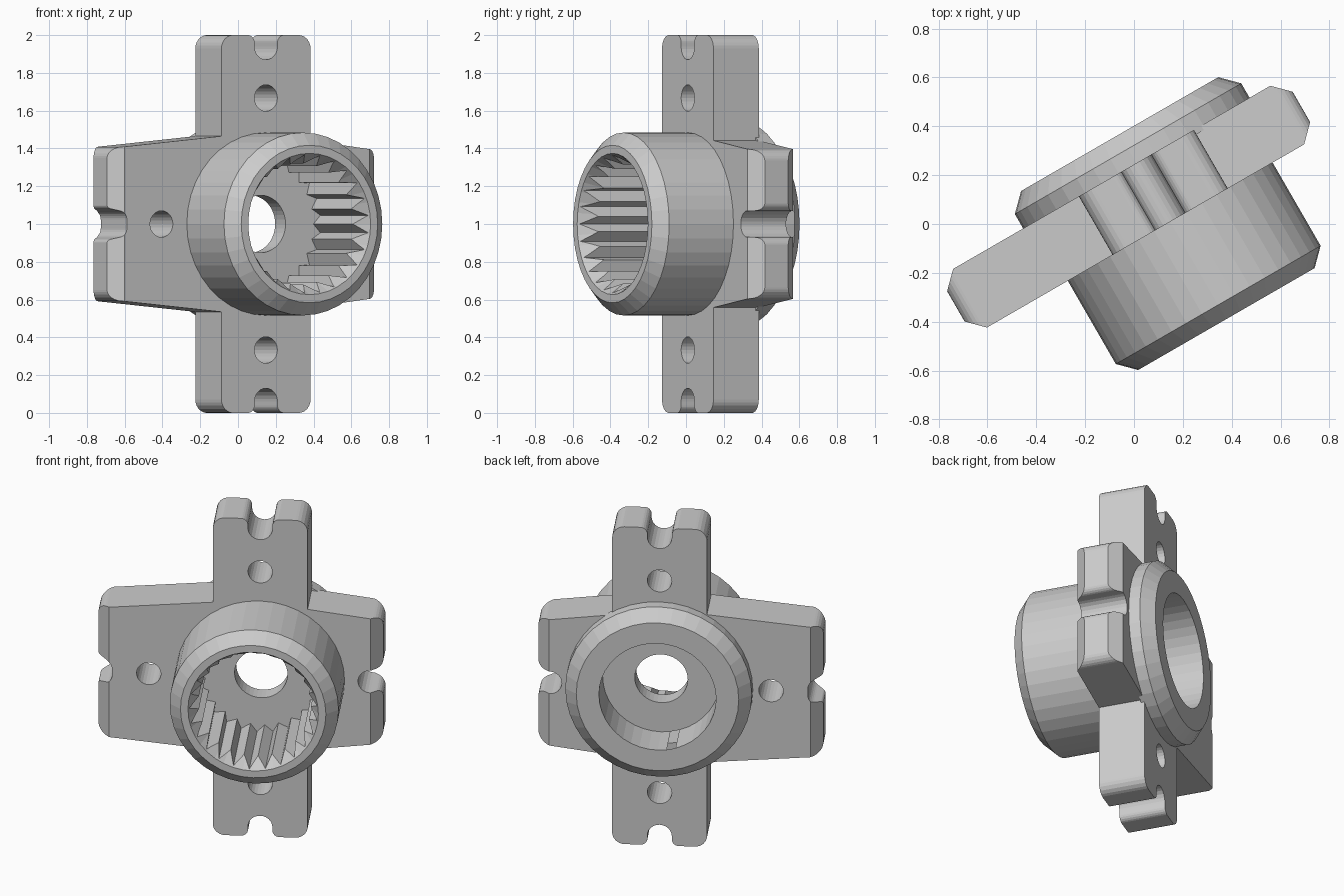
import bpy, bmesh, math
from mathutils import Matrix, Vector

if "Cube" in bpy.data.objects:
    bpy.data.objects.remove(bpy.data.objects["Cube"])

HUB_X = 0.133                    # hub axis, running along local y
PLATE_FRONT, PLATE_BACK = -0.066, 0.211
SEGMENTS = 40


def finish(name, bm):
    bmesh.ops.recalc_face_normals(bm, faces=bm.faces)
    mesh = bpy.data.meshes.new(name)
    bm.to_mesh(mesh)
    bm.free()
    obj = bpy.data.objects.new(name, mesh)
    bpy.context.collection.objects.link(obj)
    return obj


def fillet(corners, steps=6):
    """Round each (x, y, radius) corner of a closed outline."""
    out = []
    for i, (x, y, r) in enumerate(corners):
        p = Vector((x, y))
        a = (Vector(corners[i - 1][:2]) - p).normalized()
        b = (Vector(corners[(i + 1) % len(corners)][:2]) - p).normalized()
        if r == 0:
            out.append(p)
            continue
        half = a.angle(b) / 2
        centre = p + (a + b).normalized() * r / math.sin(half)
        reach = r / math.tan(half)
        d0, d1 = p + a * reach - centre, p + b * reach - centre
        for s in range(steps + 1):
            out.append(centre + d0.lerp(d1, s / steps).normalized() * r)
    return out


def prism(name, outline, low, high, along="y"):
    """Extrude an outline along y (outline in x, z) or z (outline in x, y)."""
    bm = bmesh.new()
    place = (lambda p: (p[0], low, p[1])) if along == "y" else (lambda p: (p[0], p[1], low))
    face = bm.faces.new([bm.verts.new(place(p)) for p in outline])
    made = bmesh.ops.extrude_face_region(bm, geom=[face])["geom"]
    step = (0, high - low, 0) if along == "y" else (0, 0, high - low)
    bmesh.ops.translate(bm, vec=step, verts=[v for v in made if isinstance(v, bmesh.types.BMVert)])
    return finish(name, bm)


def lathe(name, profile, x=HUB_X, z=0.0, segments=SEGMENTS):
    """Revolve (radius, y) points about an axis parallel to y."""
    bm = bmesh.new()
    verts = [bm.verts.new((r, y, 0)) for r, y in profile]
    edges = [bm.edges.new(pair) for pair in zip(verts, verts[1:])]
    bmesh.ops.spin(bm, geom=verts + edges, cent=(0, 0, 0), axis=(0, 1, 0),
                   angle=math.tau, steps=segments)
    bmesh.ops.remove_doubles(bm, verts=bm.verts, dist=1e-4)
    bmesh.ops.translate(bm, vec=(x, 0, z), verts=bm.verts)
    return finish(name, bm)


def cylinder(name, radius, low, high, x=HUB_X, z=0.0, segments=SEGMENTS):
    return lathe(name, [(0, low), (radius, low), (radius, high), (0, high)], x, z, segments)


def combine(target, tool, operation):
    tool.hide_render = True
    mod = target.modifiers.new("combine", "BOOLEAN")
    mod.operation, mod.solver, mod.object = operation, "EXACT", tool
    bpy.context.view_layer.objects.active = target
    bpy.ops.object.modifier_apply(modifier=mod.name)
    bpy.data.objects.remove(tool)


def flip(points, axis):
    """Mirror outline corners and reverse them to continue the loop."""
    return [(-x, y, r) if axis == "x" else (x, -y, r) for x, y, r in reversed(points)]


# Upright arm with a rounded slot at each end
half_top = [(-0.272, 1, 0.07), (-0.07, 1, 0.04), (-0.07, 0.87, 0.069)]
top = half_top + flip(half_top, "x")
outline = [(x + HUB_X, z, r) for x, z, r in top + flip(top, "y")]
body = prism("servo_horn", fillet(outline), PLATE_FRONT, PLATE_BACK)

# Tapered cross arm, wider at its root, slotted at both ends
left_half = [(-0.717, 0.06, 0.05), (-0.80, 0.085, 0.02), (-0.80, 0.403, 0.06), (-0.14, 0.465, 0)]
right_half = [(0.405, 0.442, 0), (0.833, 0.388, 0.06), (0.833, 0.07, 0.04), (0.694, 0.07, 0.069)]
upper = left_half + right_half
cross_arm = prism("cross_arm", fillet(upper + flip(upper, "y")), PLATE_FRONT, PLATE_BACK)

# Bevelled ends of the cross arm
bevel = 0.067
ends = [(-0.80 + bevel, -0.066), (0.833 - bevel, -0.066), (0.833, 0.001), (0.833, 0.144),
        (0.833 - bevel, 0.211), (-0.80 + bevel, 0.211), (-0.80, 0.144), (-0.80, 0.001)]
combine(cross_arm, prism("end_bevels", ends, -0.7, 0.7, "z"), "INTERSECT")
combine(body, cross_arm, "UNION")

# Hub: front boss and back flange
hub = lathe("hub", [(0, -0.526), (0.417, -0.526), (0.484, -0.459), (0.484, 0.19),
                    (0.535, 0.19), (0.535, 0.279), (0.466, 0.348), (0, 0.348)])
combine(body, hub, "UNION")

# Splined socket with a tapered lead-in
TEETH = 25
star = []
for i in range(TEETH * 2):
    radius = 0.368 if i % 2 else 0.322
    angle = math.pi * i / TEETH
    star.append((HUB_X + radius * math.cos(angle), radius * math.sin(angle)))
combine(body, prism("spline", star, -0.6, -0.01), "DIFFERENCE")
lead_in = lathe("lead_in", [(0, -0.6), (0.374, -0.6), (0.374, -0.526), (0.318, -0.42), (0, -0.42)])
combine(body, lead_in, "DIFFERENCE")

# Back recess and centre bore
combine(body, cylinder("recess", 0.336, 0.1, 0.5), "DIFFERENCE")
combine(body, cylinder("bore", 0.152, -0.2, 0.3), "DIFFERENCE")

# Screw holes in three of the arms
for x, z in [(HUB_X, 0.667), (HUB_X, -0.667), (-0.506, 0)]:
    combine(body, cylinder("screw_hole", 0.07, -0.3, 0.5, x, z, 24), "DIFFERENCE")

# Turn the whole part and stand it on the ground
body.data.transform(Matrix.Translation((0, 0, 1)) @ Matrix.Rotation(math.radians(30), 4, "Z"))
